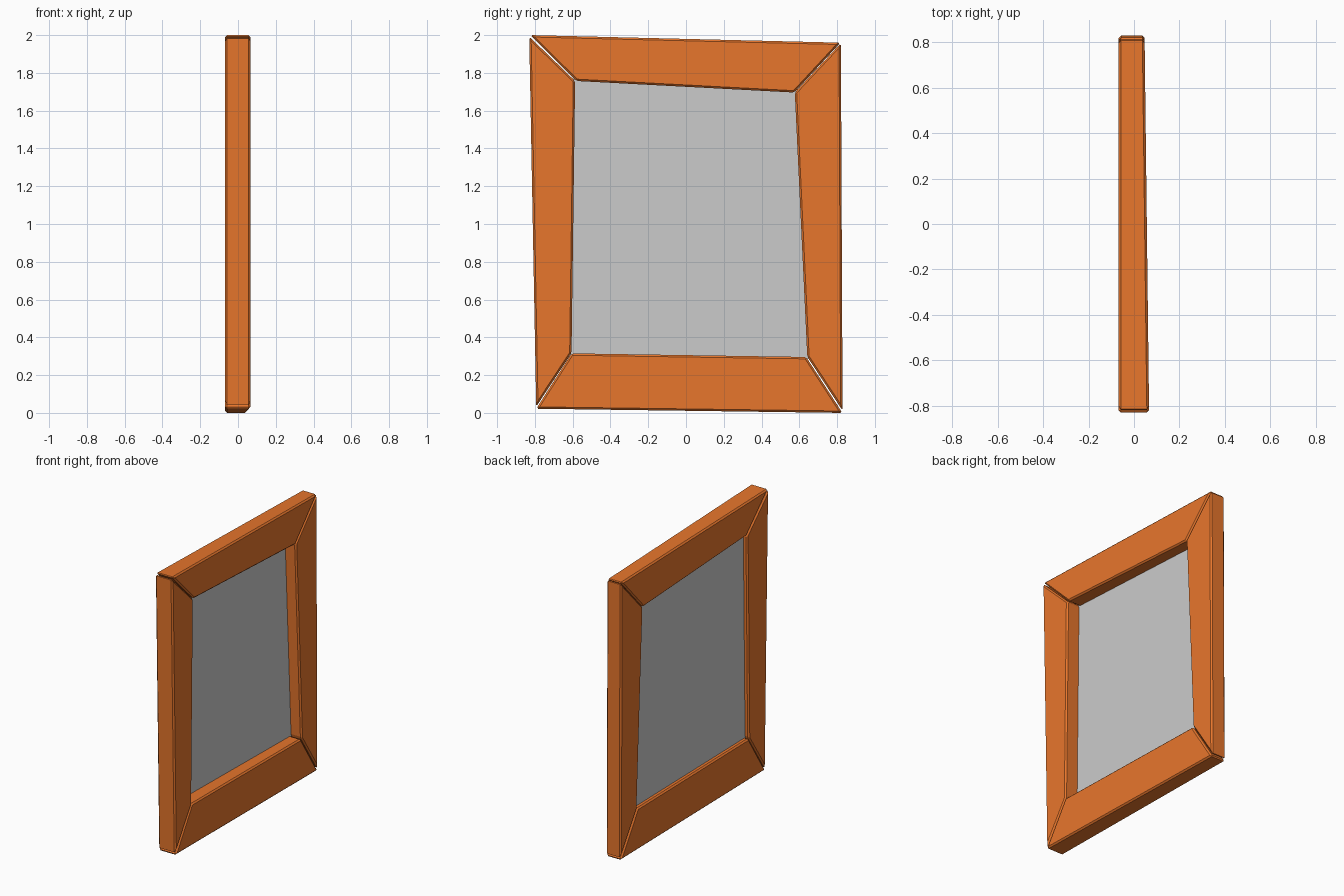
import bpy

if "Cube" in bpy.data.objects:
    bpy.data.objects.remove(bpy.data.objects["Cube"])

wood = bpy.data.materials.new("orange_wood")
wood.diffuse_color = (0.8, 0.18, 0.025, 1)
wood.use_nodes = True
wood.node_tree.nodes["Principled BSDF"].inputs["Base Color"].default_value = wood.diffuse_color

BACK = -0.068


def front_x(y):
    # the frame gets slightly thinner towards +y
    return 0.0565 - 0.012 * y


def add_mesh(name, verts, faces):
    mesh = bpy.data.meshes.new(name)
    mesh.from_pydata(verts, [], faces)
    obj = bpy.data.objects.new(name, mesh)
    bpy.context.collection.objects.link(obj)
    return obj


def rail(name, outline):
    # mitred, bevelled board; outline is (y, z) counter-clockwise seen from +x
    verts = [(BACK, y, z) for y, z in outline] + [(front_x(y), y, z) for y, z in outline]
    sides = [(i, (i + 1) % 4, (i + 1) % 4 + 4, i + 4) for i in range(4)]
    obj = add_mesh(name, verts, [(3, 2, 1, 0), (4, 5, 6, 7)] + sides)
    obj.data.materials.append(wood)
    bevel = obj.modifiers.new("bevel", 'BEVEL')
    bevel.width = 0.01
    bevel.segments = 1
    bevel.limit_method = 'NONE'
    return obj


# four crooked frame boards
rail("top_rail", [(-0.825, 2.0), (-0.58, 1.757), (0.573, 1.696), (0.818, 1.96)])
rail("left_stile", [(-0.83, 1.992), (-0.793, 0.033), (-0.606, 0.317), (-0.587, 1.757)])
rail("bottom_rail", [(-0.793, 0.022), (0.828, 0.0), (0.636, 0.296), (-0.606, 0.315)])
rail("right_stile", [(0.642, 0.297), (0.829, 0.012), (0.82, 1.957), (0.576, 1.697)])

# thin grey panel set back in the opening
edge = [(-0.62, 0.31), (0.648, 0.287), (0.583, 1.704), (-0.592, 1.767)]
panel = [(-0.038, y, z) for y, z in edge] + [(-0.034, y, z) for y, z in edge]
add_mesh("picture_panel", panel, [(3, 2, 1, 0), (4, 5, 6, 7)]
         + [(i, (i + 1) % 4, (i + 1) % 4 + 4, i + 4) for i in range(4)])
